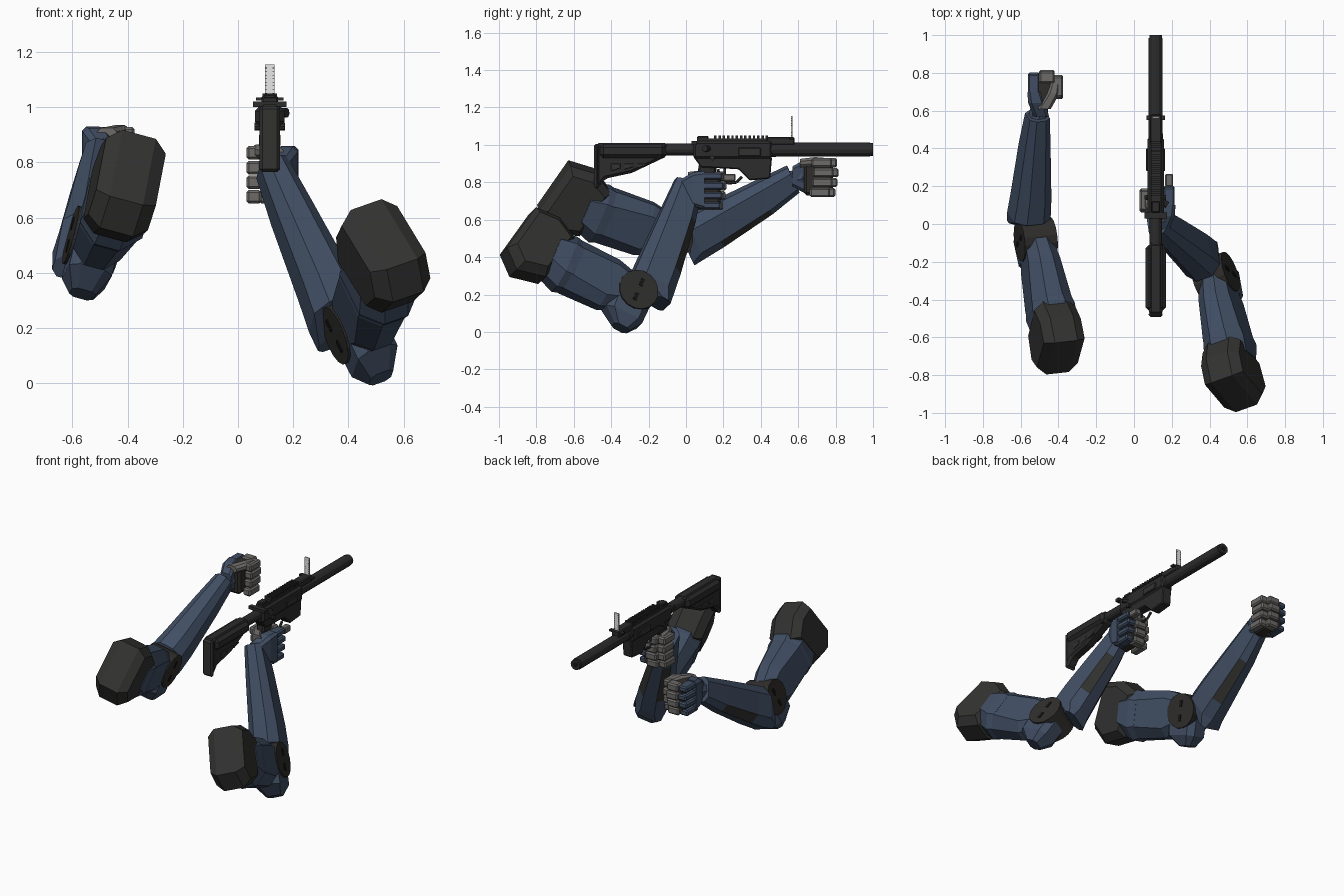
import bpy, bmesh, math
from mathutils import Vector, Matrix

old = bpy.data.objects.get("Cube")
if old:
    bpy.data.objects.remove(old)


def material(name, r, g, b):
    m = bpy.data.materials.new(name)
    m.use_nodes = True
    m.diffuse_color = (r, g, b, 1)
    m.node_tree.nodes["Principled BSDF"].inputs["Base Color"].default_value = (r, g, b, 1)
    return m


BLUE = material("armour blue", .052, .076, .125)
DARK = material("charcoal plate", .032, .032, .031)
JOINT = material("joint grey", .028, .027, .025)
GUN = material("gunmetal", .025, .025, .026)
GREY = material("finger grey", .15, .145, .14)
WHITE = material("sight white", 1, 1, 1)
BLACK = material("slot black", .008, .008, .008)
X, Y, Z = Vector((1, 0, 0)), Vector((0, 1, 0)), Vector((0, 0, 1))


def finish(name, bm, *mats, bevel=0):
    bmesh.ops.recalc_face_normals(bm, faces=bm.faces[:])
    me = bpy.data.meshes.new(name)
    bm.to_mesh(me)
    bm.free()
    for m in mats:
        me.materials.append(m)
    ob = bpy.data.objects.new(name, me)
    bpy.context.collection.objects.link(ob)
    if bevel:
        mod = ob.modifiers.new("Bevel", "BEVEL")
        mod.width, mod.segments = bevel, 1
    return ob


def skin(name, rings, *mats, rule=None, bevel=0):
    """Bridge rings of points and cap both ends."""
    bm = bmesh.new()
    vs = [[bm.verts.new(p) for p in ring] for ring in rings]
    n = len(vs[0])
    for i in range(len(vs) - 1):
        for j in range(n):
            k = (j + 1) % n
            f = bm.faces.new((vs[i][j], vs[i][k], vs[i + 1][k], vs[i + 1][j]))
            f.material_index = int(bool(rule and rule(i, j)))
    bm.faces.new(vs[0])
    bm.faces.new(vs[-1])
    return finish(name, bm, *mats, bevel=bevel)


def loft(name, o, axes, sections, *mats, rule=None, cut=.3):
    """Chamfered sections (t, b0, b1, c0, c1) along the first axis."""
    a, b, c = axes
    rings = []
    for t, b0, b1, c0, c1 in sections:
        k = cut * min(b1 - b0, c1 - c0)
        pts = [(b1, c0 + k), (b1, c1 - k), (b1 - k, c1), (b0 + k, c1),
               (b0, c1 - k), (b0, c0 + k), (b0 + k, c0), (b1 - k, c0)]
        rings.append([o + a * t + b * u + c * v for u, v in pts])
    return skin(name, rings, *mats, rule=rule)


def box(name, o, axes, lo, hi, mat, bevel=0):
    a, b, c = axes
    rings = [[o + a * t + b * u + c * v for u, v in
              ((lo[1], lo[2]), (hi[1], lo[2]), (hi[1], hi[2]), (lo[1], hi[2]))]
             for t in (lo[0], hi[0])]
    return skin(name, rings, mat, bevel=bevel)


def rod(name, p, q, r, mat, sides=12, r2=None):
    axis = q - p
    bm = bmesh.new()
    bmesh.ops.create_cone(bm, cap_ends=True, segments=sides, radius1=r,
                          radius2=r if r2 is None else r2, depth=axis.length)
    rot = Z.rotation_difference(axis).to_matrix().to_4x4()
    bmesh.ops.transform(bm, matrix=Matrix.Translation((p + q) / 2) @ rot, verts=bm.verts)
    return finish(name, bm, mat)


def frame(d, h):
    d = d.normalized()
    h = (h - d * h.dot(d)).normalized()
    return d, h, h.cross(d)


def hand(side, o, s, trigger):
    """Fist: back of the hand faces s, fingers wrap round to the other side."""
    ax = (Y, s, Z)
    loft(side + "_hand_back", o, ax, [(-.12, -.03, .05, -.05, .06), (-.05, -.01, .08, -.085, .1),
                                      (.01, .01, .085, -.1, .105)], BLUE, cut=.2)
    box(side + "_palm", o, ax, (-.06, -.05, -.095), (.095, .055, .095), JOINT, .015)
    for k, reach in enumerate((-.014, -.002, .004, -.004)):
        p = o + Z * (.053 * (k - 1.5)) + Y * reach
        w = .0245
        name = f"{side}_finger_{k + 1}_"
        box(name + "knuckle", p, ax, (-.01, .02, -.019), (.108, .08, .019), BLUE, .008)
        box(name + "middle", p, ax, (.06, -.06, -w), (.122, .022, w), GREY, .009)
        box(name + "tip", p, ax, (-.015, -.105, -w), (.095, -.05, w), GREY, .009)
    loft(side + "_thumb", o + Z * .085, ax, [(-.08, -.04, .03, -.03, .015),
         (0, -.085, -.02, -.025, .025), (.06, -.09, -.04, -.02, .02)], GREY)
    if trigger:
        box(side + "_trigger_finger", o + Z * .07, ax, (.108, .03, -.02), (.175, .072, .02), GREY, .006)


def arm(side, S, E, W, hand_at, back, trigger):
    S, E, W, hand_at = map(Vector, (S, E, W, hand_at))
    hinge = (E - S).cross(W - E).normalized()
    # Shoulder pad: faceted slab with tapered sides
    d, h, n = frame(E - S, hinge)
    outline = [(-.14, -.12), (-.08, .17), (.06, .18), (.185, .11), (.115, -.17), (-.045, -.21)]
    mid = Vector((.02, 0))
    rings = []
    for t, k in ((-.115, .78), (-.065, 1), (.06, 1), (.11, .78)):
        flat = [mid + (Vector(p) - mid) * k for p in outline]
        rings.append([S + d * p.x + n * p.y + h * t for p in flat])
    skin(side + "_shoulder_pad", rings, DARK)
    # Upper arm and cuff
    loft(side + "_upper_arm", E, (d, h, n), [
        (-.5, -.1, .1, -.13, .1), (-.37, -.11, .11, -.175, .125),
        (-.15, -.088, .088, -.165, .13), (-.02, -.075, .075, -.1, .1)], BLUE)
    loft(side + "_shoulder_cuff", E, (d, h, n), [
        (-.5, -.11, .115, -.15, .11), (-.41, -.115, .12, -.185, .13),
        (-.36, -.105, .11, -.17, .12)], BLUE)
    loft(side + "_elbow_guard", E, (-n, h, d), [
        (.02, -.08, .08, -.13, .1), (.15, -.08, .08, -.12, .095),
        (.212, -.045, .045, -.04, .05)], BLUE, cut=.22)
    # Elbow hinge with slots on both faces
    rod(side + "_elbow_disc", E - h * .09, E + h * .09, .11, JOINT, 16)
    for at in (-.09, .09):
        for u in (-.045, .045):
            box(side + "_elbow_slot", E + h * at, (d, h, n),
                (-.01, -.004, u - .022), (.01, .004, u + .022), BLACK)
    # Forearm with dark lower panels
    d, h, n = frame(W - E, hinge)
    loft(side + "_forearm", E, (d, h, n), [
        (.045, -.11, .06, -.195, -.11), (.11, -.12, .08, -.19, .055),
        (.23, -.105, .08, -.175, .06), (.54, -.075, .065, -.125, .068),
        (.72, -.055, .055, -.08, .072)], BLUE, DARK,
        rule=lambda i, j: i == 2 and j in (5, 7), cut=.27)
    rod(side + "_wrist", W - d * .04, hand_at - Y * .06 + back * .02, .055, BLUE, 8, .045)
    hand(side, hand_at, back, trigger)


arm("left", (.525, -.81, .47), (.43, -.28, .2), (.13, 0, .77), (.135, .09, .755), X, True)
arm("right", (-.405, -.615, .72), (-.52, -.08, .515), (-.51, .57, .82), (-.48, .69, .825), -X, False)

# Rifle, centred on its own length axis
G = Vector((.115, 0, 0))
AX = (X, Y, Z)


def profile(name, pts, half, mat=GUN, bevel=.006):
    rings = [[G + Vector((s * half, y, z)) for y, z in pts] for s in (-1, 1)]
    return skin(name, rings, mat, bevel=bevel)


def block(name, half, y0, y1, z0, z1, mat=GUN, bevel=0):
    return box(name, G, AX, (-half, y0, z0), (half, y1, z1), mat, bevel)


def tube(name, y0, y1, z, r, mat=GUN, sides=12):
    return rod(name, G + Vector((0, y0, z)), G + Vector((0, y1, z)), r, mat, sides)


profile("stock_body", [(-.48, 1.01), (-.48, .76), (-.43, .82), (-.29, .85),
                       (-.1, .94), (-.1, 1.01)], .036, bevel=.014)
block("stock_cheek", .054, -.46, -.11, .93, 1.005, bevel=.018)
profile("butt_plate", [(-.492, 1.005), (-.49, .765), (-.465, .765), (-.465, 1.005)],
        .037, DARK, .011)
for k in range(3):
    y = -.4 + k * .07
    profile("stock_rib", [(y, .9), (y + .05, .9), (y + .05, .875 + k * .008), (y, .86 + k * .008)],
            .039, DARK, .002)
tube("buffer_tube", -.12, .06, .975, .032)
block("upper_receiver", .043, .04, .46, .925, 1.02, bevel=.012)
profile("lower_receiver", [(.04, .935), (.46, .935), (.45, .82), (.34, .81), (.28, .87), (.08, .88)], .034)
profile("pistol_grip", [(.07, .9), (.17, .9), (.11, .67), (.03, .67)], .027, bevel=.01)
block("charging_handle", .06, .03, .06, 1.0, 1.02)
rod("selector", G + Vector((-.055, .14, .93)), G + Vector((.055, .14, .93)), .014, GUN, 8)
rod("forward_assist", G + Vector((.03, .12, .98)), G + Vector((.062, .1, .98)), .018, GUN, 8)
box("ejection_cover", G, AX, (-.052, .28, .94), (.05, .4, .985), DARK, .004)

# Trigger and guard
block("trigger", .006, .2, .215, .83, .88)
guard = [(.17, .87), (.185, .81), (.22, .795), (.27, .8), (.3, .83)]
for p, q in zip(guard, guard[1:]):
    rod("trigger_guard", G + Vector((0, *p)), G + Vector((0, *q)), .008, GUN, 6)

# Top rail and sights
block("rail_base", .024, .06, .46, 1.015, 1.033)
for k in range(13):
    y = .15 + k * .023
    block("rail_tooth", .026, y, y + .013, 1.03, 1.05)
block("rear_sight", .022, .06, .12, 1.03, 1.048, bevel=.005)
block("front_sight_base", .03, .43, .58, 1.0, 1.042, bevel=.006)
block("front_sight_wings", .05, .55, .575, 1.025, 1.036)
block("front_sight_leaf", .017, .561, .569, 1.04, 1.155, WHITE)
for k in range(8):
    for side in (-1, 1):
        box("sight_mark", G + Vector((side * .0135, .565, 1.05 + k * .013)), AX,
            (-.0036, -.0045, 0), (.0036, .0045, .002), BLACK)

# Barrel shroud
tube("barrel_nut", .42, .48, .975, .039)
tube("barrel_shroud", .46, .985, .975, .037)
tube("muzzle_cap", .985, 1.0, .975, .034)
tube("muzzle_bore", .99, 1.001, .975, .016, BLACK)
